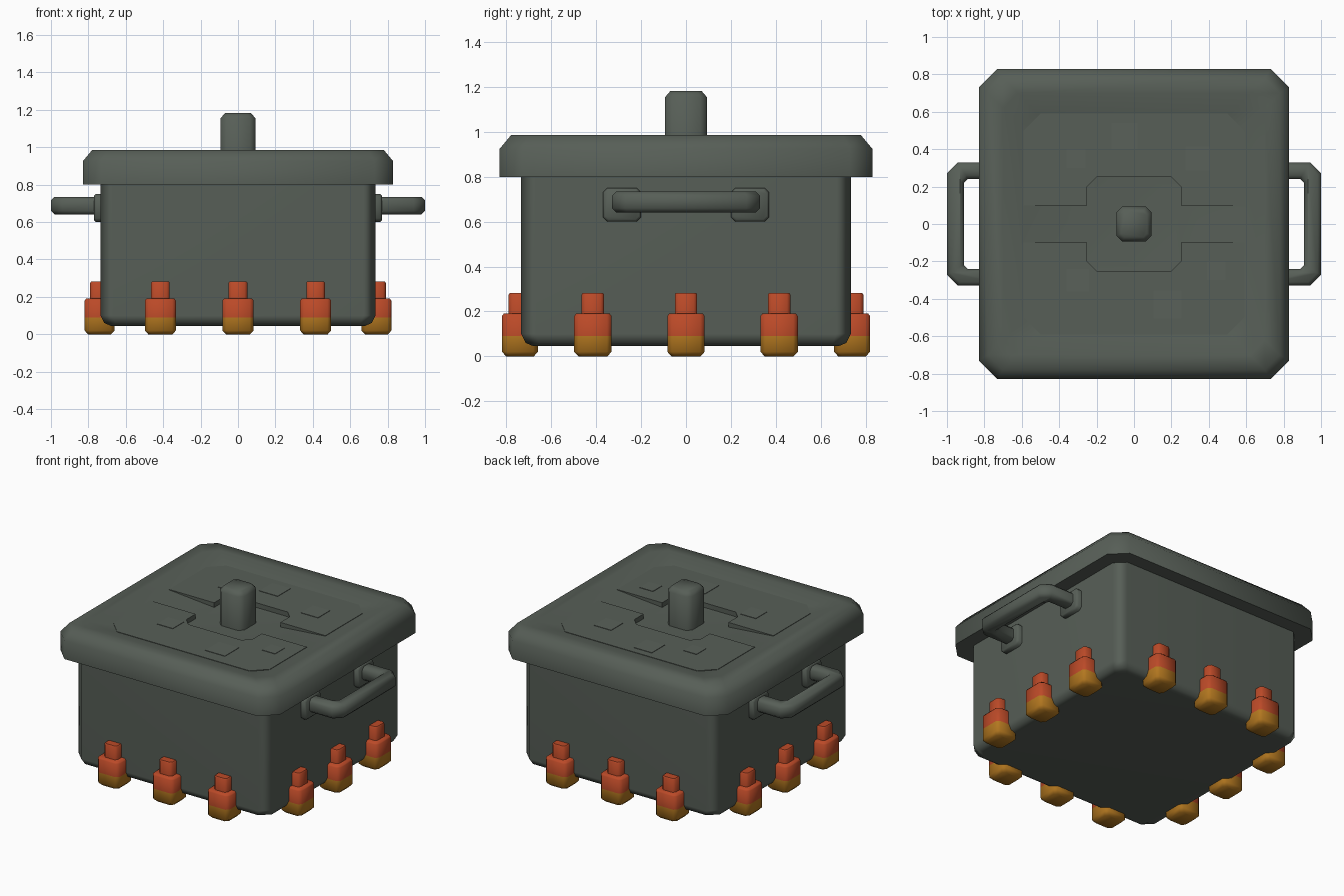
import bpy
import bmesh
import math
from mathutils import Matrix

cube = bpy.data.objects.get("Cube")
if cube:
    bpy.data.objects.remove(cube, do_unlink=True)


def material(name, rgb):
    m = bpy.data.materials.new(name)
    m.use_nodes = True
    m.diffuse_color = (*rgb, 1)
    bsdf = m.node_tree.nodes["Principled BSDF"]
    bsdf.inputs["Base Color"].default_value = (*rgb, 1)
    bsdf.inputs["Roughness"].default_value = 0.7
    return m


IRON = material("dark iron", (0.095, 0.113, 0.095))
WORN = material("worn iron", (0.102, 0.120, 0.102))
ORANGE = material("flame orange", (0.50, 0.068, 0.021))
AMBER = material("flame amber", (0.45, 0.185, 0.014))


def finish(name, bm, mats, smooth=50, weighted=False):
    bmesh.ops.recalc_face_normals(bm, faces=bm.faces)
    mesh = bpy.data.meshes.new(name)
    bm.to_mesh(mesh)
    bm.free()
    for m in mats:
        mesh.materials.append(m)
    mesh.shade_smooth()
    mesh.set_sharp_from_angle(angle=math.radians(smooth))
    ob = bpy.data.objects.new(name, mesh)
    bpy.context.scene.collection.objects.link(ob)
    if weighted:
        mod = ob.modifiers.new("even shading", "WEIGHTED_NORMAL")
        mod.keep_sharp = True
    return ob


def loft(bm, rings):
    """Skin a stack of corner-cut rectangles: (half x, half y, corner, z)."""
    loops, skins = [], []
    for hx, hy, c, z in rings:
        pts = [(hx, c - hy), (hx, hy - c), (hx - c, hy), (c - hx, hy),
               (-hx, hy - c), (-hx, c - hy), (c - hx, -hy), (hx - c, -hy)]
        loops.append([bm.verts.new((x, y, z)) for x, y in pts])
    for low, high in zip(loops, loops[1:]):
        for i in range(8):
            j = (i + 1) % 8
            skins.append(bm.faces.new((low[i], low[j], high[j], high[i])))
    skins.append(bm.faces.new(loops[0][::-1]))
    skins.append(bm.faces.new(loops[-1]))
    return skins


def prism(bm, outline, z0, z1):
    face = bm.faces.new([bm.verts.new((x, y, z0)) for x, y in outline])
    out = bmesh.ops.extrude_face_region(bm, geom=[face])["geom"]
    top = [v for v in out if isinstance(v, bmesh.types.BMVert)]
    bmesh.ops.translate(bm, verts=top, vec=(0, 0, z1 - z0))


# Pot body
bm = bmesh.new()
loft(bm, [(0.68, 0.68, 0.05, 0.045), (0.715, 0.715, 0.06, 0.06),
          (0.735, 0.735, 0.065, 0.10), (0.735, 0.735, 0.065, 0.82)])
finish("pot_body", bm, [IRON], weighted=True)

# Lid with a thick rim and a dished top
bm = bmesh.new()
loft(bm, [(h, h, c, z) for h, c, z in (
    (0.83, 0.10, 0.80), (0.83, 0.10, 0.925), (0.78, 0.08, 0.985),
    (0.70, 0.08, 0.985), (0.60, 0.07, 0.955), (0.25, 0.05, 0.925))])
finish("lid", bm, [IRON])

# Two lid panels notched around the knob
half = [(0.25, 0.1), (0.59, 0.1), (0.59, 0.5), (0.5, 0.59)]
notch = [(0.2, 0.25), (0.25, 0.2)]
right = notch + half
outline = right + [(-x, y) for x, y in reversed(right)]
for name, s in (("back", 1), ("front", -1)):
    bm = bmesh.new()
    prism(bm, [(x, s * y) for x, y in outline], 0.90, 0.957)
    finish(name + "_lid_panel", bm, [IRON])

# Thin worn patches on the panels
for n, (x, y, size) in enumerate([
        (-0.31, 0.35, 0.10), (-0.05, 0.47, 0.14), (0.34, 0.35, 0.13),
        (0.44, -0.25, 0.10), (0.18, -0.43, 0.15), (-0.3, -0.3, 0.12)]):
    bm = bmesh.new()
    r = size / 2
    prism(bm, [(x - r, y - r), (x + r, y - r), (x + r, y + r), (x - r, y + r)],
          0.954, 0.96)
    finish(f"lid_patch_{n + 1}", bm, [WORN])

# Knob
bm = bmesh.new()
loft(bm, [(0.093, 0.093, 0.03, 0.91), (0.093, 0.093, 0.03, 1.155),
          (0.07, 0.07, 0.02, 1.182)])
finish("lid_knob", bm, [IRON])

# Side handles and their mounting plates
arch = [(0.73, 0.33), (0.94, 0.33), (1.0, 0.27)]
inner = [(0.91, 0.22), (0.89, 0.24), (0.73, 0.24)]
outer_loop = arch + [(x, -y) for x, y in reversed(arch)]
inner_loop = [(x, -y) for x, y in reversed(inner)] + inner
for side, s in (("left", 1), ("right", -1)):
    bm = bmesh.new()
    prism(bm, [(s * x, y) for x, y in outer_loop + inner_loop], 0.64, 0.735)
    edges = [e for e in bm.edges
             if abs(e.verts[0].co.z - e.verts[1].co.z) < 0.001]
    bmesh.ops.bevel(bm, geom=edges, offset=0.02, segments=1, affect="EDGES")
    finish(side + "_handle", bm, [IRON])
    for end, t in (("back", 1), ("front", -1)):
        bm = bmesh.new()
        loft(bm, [(0.075, 0.085, 0.02, -0.02), (0.075, 0.085, 0.02, 0.025),
                  (0.065, 0.075, 0.015, 0.035)])
        turn = Matrix.Rotation(s * math.pi / 2, 4, "Y")
        place = Matrix.Translation((s * 0.735, t * 0.285, 0.675))
        bm.transform(place @ turn)
        finish(f"{side}_{end}_handle_plate", bm, [IRON])

# Stepped flames, three along each side
for side in range(4):
    for n in (-1, 0, 1):
        bm = bmesh.new()
        base = loft(bm, [(0.065, 0.062, 0.02, 0), (0.083, 0.08, 0.02, 0.02),
                         (0.083, 0.08, 0.02, 0.09), (0.083, 0.08, 0.02, 0.18),
                         (0.075, 0.072, 0.02, 0.19)])
        for f in base:
            f.material_index = int(f.calc_center_median().z < 0.09)
        loft(bm, [(0.05, 0.05, 0.015, 0.18), (0.05, 0.05, 0.015, 0.275),
                  (0.045, 0.045, 0.012, 0.282)])
        bm.transform(Matrix.Rotation(side * math.pi / 2, 4, "Z")
                     @ Matrix.Translation((n * 0.415, -0.74, 0)))
        finish(f"flame_{side + 1}_{n + 2}", bm, [ORANGE, AMBER])
